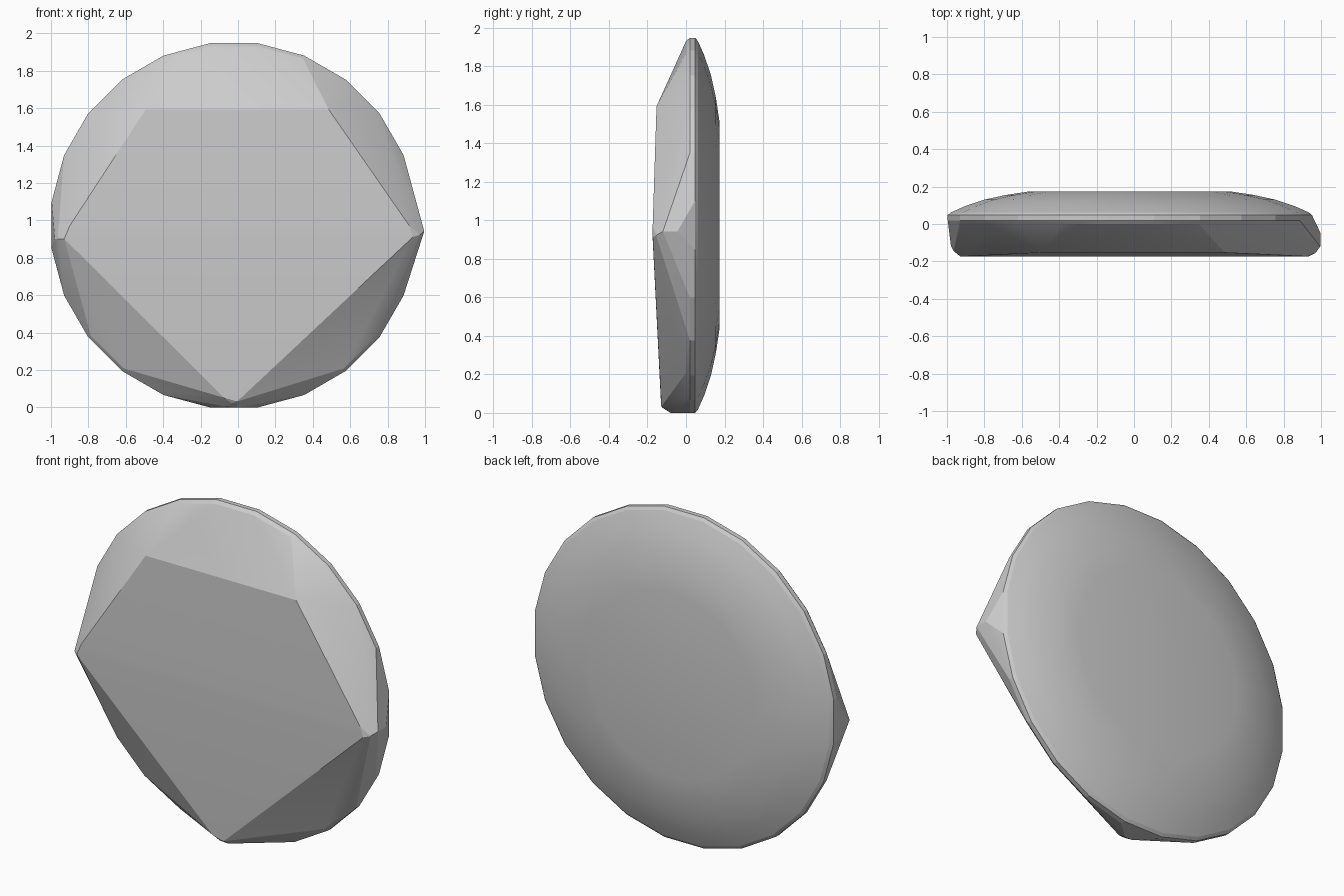
import bpy, bmesh, math

if "Cube" in bpy.data.objects:
    bpy.data.objects.remove(bpy.data.objects["Cube"])

CX, CZ = -0.018, 0.982   # disc axis
bm = bmesh.new()


def ring(radius, y, sides=24, cx=CX):
    for i in range(sides):
        a = 2 * math.pi * (i + 0.5) / sides
        bm.verts.new((cx + radius * math.cos(a), y, CZ + radius * math.sin(a)))


def points(*pts):
    for p in pts:
        bm.verts.new(p)


# Rounded rim and stepped back dome
ring(0.965, 0.0)
ring(0.982, 0.02)
ring(0.982, 0.048)
ring(0.965, 0.062)
ring(0.89, 0.095)
ring(0.785, 0.13)
ring(0.67, 0.155)
ring(0.55, 0.173)

# Upper front corners
for s in (-1, 1):
    points((s * 0.49, -0.153, 1.6))

# Left front corner, blunt
points((-0.925, -0.173, 0.91), (-0.895, -0.173, 0.98),
       (-0.96, -0.145, 0.91), (-0.975, -0.115, 0.91))

# Right front corner, blunt and protruding
points((0.94, -0.173, 0.92), (0.92, -0.173, 0.98), (0.975, -0.155, 0.93),
       (1.0, -0.12, 0.95), (1.0, -0.045, 0.95))

# Bottom front corner, blunt
points((-0.07, -0.13, 0.06), (0.0, -0.128, 0.04),
       (-0.03, -0.115, 0.03), (0.0, -0.08, 0.008), (-0.05, -0.08, 0.01))

# One convex faceted body around all of it
res = bmesh.ops.convex_hull(bm, input=bm.verts)
bmesh.ops.delete(bm, geom=[v for v in bm.verts if not v.link_faces], context='VERTS')
bmesh.ops.recalc_face_normals(bm, faces=bm.faces)

# Centre, and rest on the floor
for axis, mode in ((0, 'mid'), (1, 'mid'), (2, 'min')):
    vals = [v.co[axis] for v in bm.verts]
    off = min(vals) if mode == 'min' else (min(vals) + max(vals)) / 2
    for v in bm.verts:
        v.co[axis] -= off

mesh = bpy.data.meshes.new("faceted_disc")
bm.to_mesh(mesh)
bm.free()
obj = bpy.data.objects.new("faceted_disc", mesh)
bpy.context.collection.objects.link(obj)
bpy.context.view_layer.objects.active = obj
obj.select_set(True)
bpy.ops.object.shade_smooth_by_angle(angle=math.radians(12))
